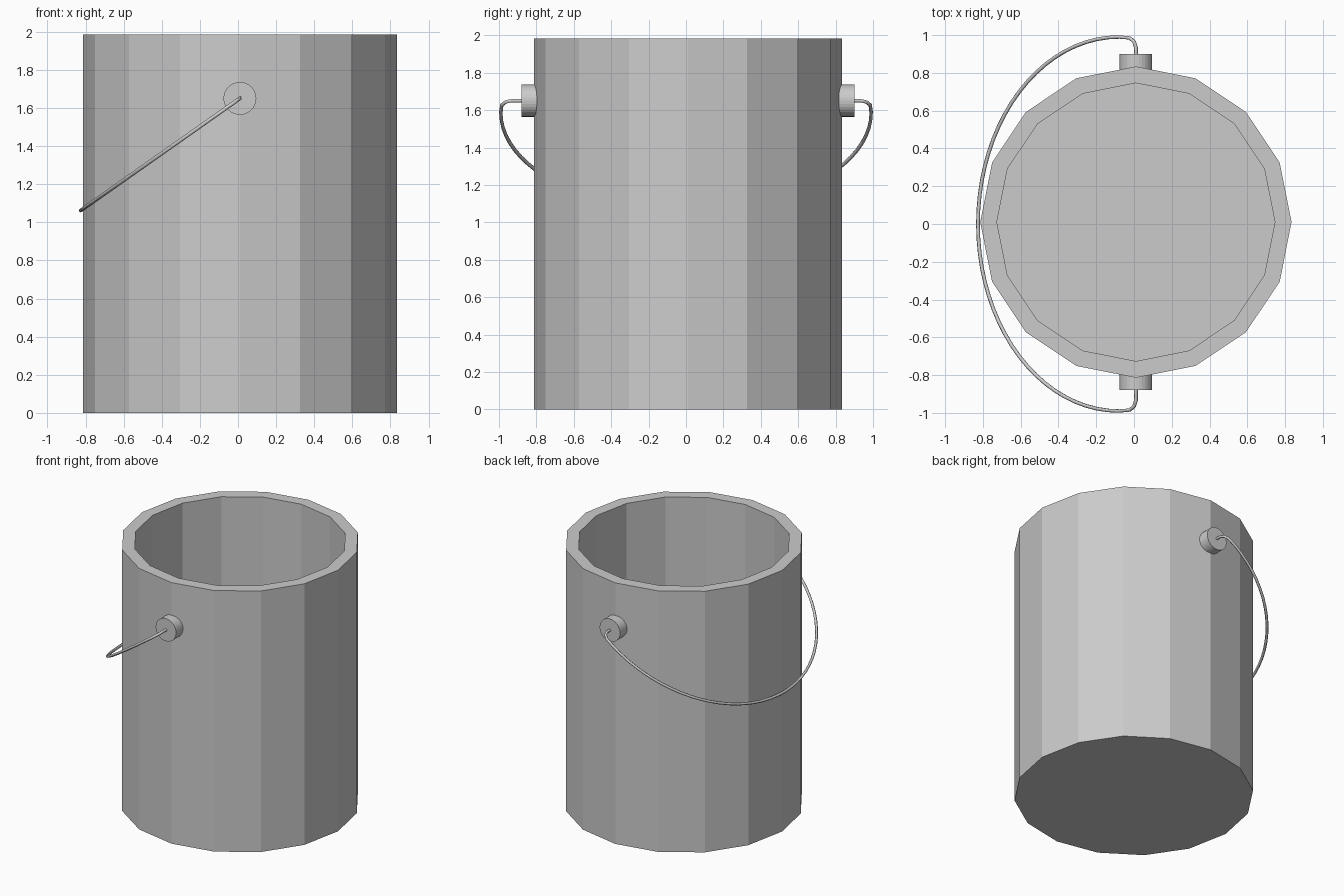
import bpy, bmesh, math
from mathutils import Matrix, Vector

if "Cube" in bpy.data.objects:
    bpy.data.objects.remove(bpy.data.objects["Cube"])

CX, CY = 0.01, 0.01          # bucket axis
PIVOT_Z = 1.65


def material(name, value):
    mat = bpy.data.materials.new(name)
    mat.use_nodes = True
    colour = (value, value, value, 1)
    mat.diffuse_color = colour
    mat.node_tree.nodes["Principled BSDF"].inputs["Base Color"].default_value = colour
    return mat


def add_object(name, bm, mat):
    bmesh.ops.recalc_face_normals(bm, faces=bm.faces)
    mesh = bpy.data.meshes.new(name)
    bm.to_mesh(mesh)
    bm.free()
    mesh.materials.append(mat)
    obj = bpy.data.objects.new(name, mesh)
    bpy.context.collection.objects.link(obj)
    return obj


grey = material("light grey", 0.6)

# Bucket: sixteen-sided can, top inset to a rim and pushed down to the floor
bm = bmesh.new()
height, outer, inner, floor = 1.984, 0.824, 0.736, 0.09
rings = []
for radius, z in ((outer, 0), (outer, height), (inner, height), (inner, floor)):
    rings.append([bm.verts.new((CX + radius * math.cos(i * math.tau / 16),
                                CY + radius * math.sin(i * math.tau / 16), z))
                  for i in range(16)])
for low, high in zip(rings, rings[1:]):
    for i in range(16):
        j = (i + 1) % 16
        bm.faces.new((low[i], low[j], high[j], high[i]))
bm.faces.new(rings[0])
bm.faces.new(rings[-1])
add_object("bucket", bm, grey)

# Handle knobs: short cylinders, front and back
for name, side in (("front_knob", -1), ("back_knob", 1)):
    bm = bmesh.new()
    place = (Matrix.Translation((CX, CY + side * 0.835, PIVOT_Z))
             @ Matrix.Rotation(math.pi / 2, 4, "X"))
    bmesh.ops.create_cone(bm, cap_ends=True, segments=32, radius1=0.086,
                          radius2=0.086, depth=0.11, matrix=place)
    add_object(name, bm, grey)

# Wire handle: half hoop with hooked ends, lying in a tilted plane
down = Vector((-0.818, 0, -0.576))
hook = [(0, 0.87), (0, 0.935), (0.012, 0.965), (0.04, 0.985)]
hoop = [(0.11 + 0.912 * math.sin(a), 0.99 * math.cos(a))
        for a in (math.pi * i / 40 for i in range(41))]
path = hook + hoop + [(t, -y) for t, y in reversed(hook)]
curve = bpy.data.curves.new("handle_path", "CURVE")
curve.dimensions = "3D"
curve.bevel_depth = 0.01
curve.bevel_resolution = 1
curve.use_fill_caps = True
spline = curve.splines.new("POLY")
spline.points.add(len(path) - 1)
for point, (t, y) in zip(spline.points, path):
    pos = Vector((CX, 0, PIVOT_Z)) + down * t
    point.co = (pos.x, y, pos.z, 1)
curve.materials.append(grey)
handle = bpy.data.objects.new("wire_handle", curve)
bpy.context.collection.objects.link(handle)
